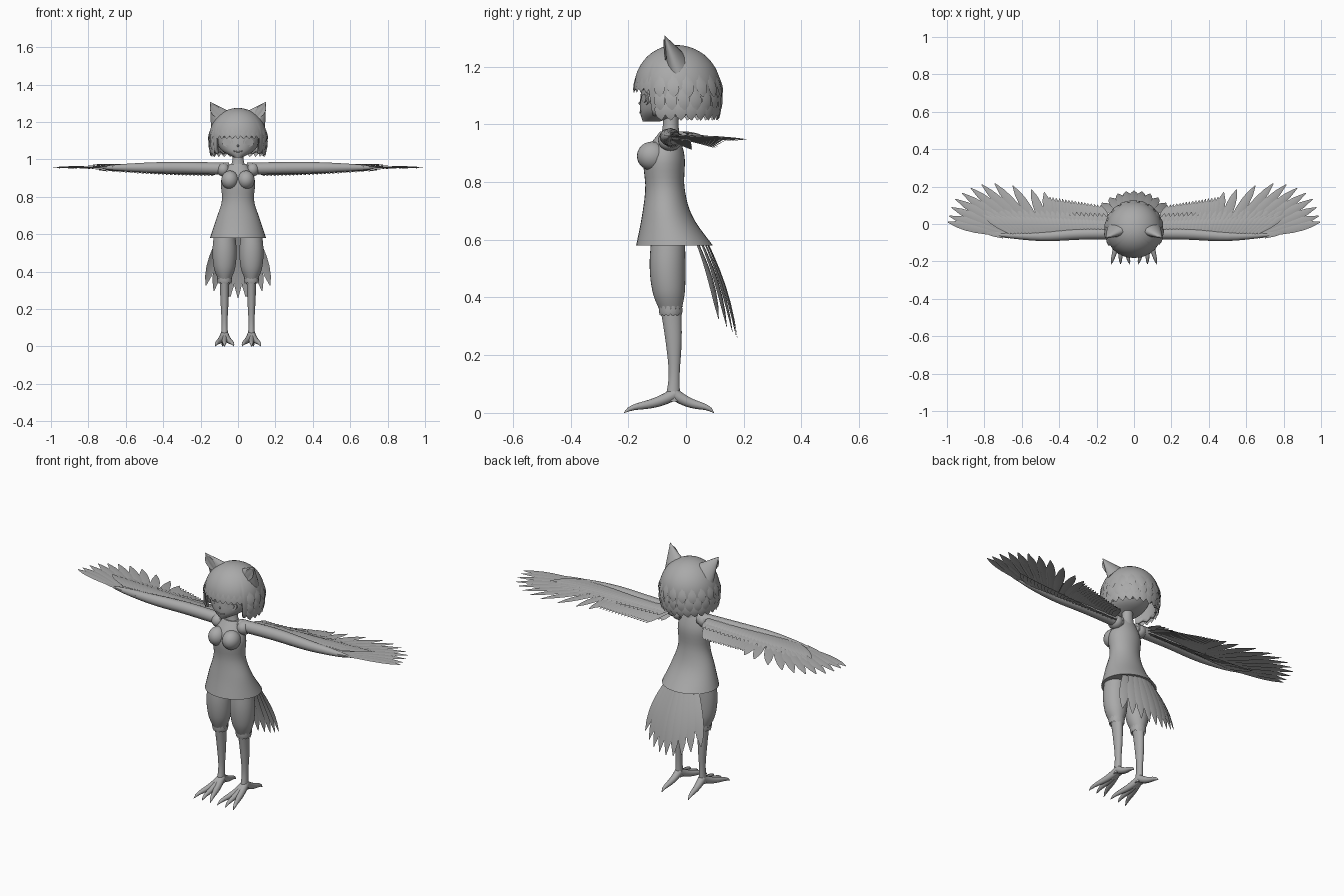
import bpy, bmesh, math
from mathutils import Vector

if "Cube" in bpy.data.objects:
    bpy.data.objects.remove(bpy.data.objects["Cube"])

UP = Vector((0, 0, 1))
GREY = (.4, .4, .4, 1)
grey = bpy.data.materials.new("plain grey")
grey.use_nodes = True
grey.diffuse_color = GREY
grey.node_tree.nodes["Principled BSDF"].inputs["Base Color"].default_value = GREY
parts = []


def finish(name, mesh, mirror=False, thickness=0, closed=True):
    """Turn a bmesh into a named object, mirrored across the body if paired."""
    if closed:
        bmesh.ops.recalc_face_normals(mesh, faces=mesh.faces)
    data = bpy.data.meshes.new(name)
    mesh.to_mesh(data)
    mesh.free()
    data.materials.append(grey)
    part = bpy.data.objects.new(name, data)
    bpy.context.collection.objects.link(part)
    if thickness:
        part.modifiers.new("thickness", "SOLIDIFY").thickness = thickness
    if mirror:
        part.modifiers.new("mirror", "MIRROR").use_mirror_merge = False
    parts.append(part)


def spread(count):
    """Evenly spaced fractions from zero to one."""
    return [i / (count - 1) for i in range(count)]


def spline(points, count):
    """Evenly sampled smooth path through points of any dimension."""
    points = [Vector(p) for p in points]
    last = len(points) - 1
    path = []
    for t in spread(count):
        i = min(int(t * last), last - 1)
        f = t * last - i
        a, b = points[i], points[i + 1]
        before = (b - points[max(i - 1, 0)]) / 2
        after = (points[min(i + 2, last)] - a) / 2
        ease = f * f * (3 - 2 * f)
        path.append(a.lerp(b, ease) + before * f * (1 - f) ** 2 - after * f * f * (1 - f))
    return path


def loft(mesh, rings, sides):
    """Closed skin through elliptical rings (centre, first axis, second axis)."""
    previous = None
    loops = []
    for centre, u, v in rings:
        angles = [k * math.tau / sides for k in range(sides)]
        loop = [mesh.verts.new(centre + u * math.cos(a) + v * math.sin(a)) for a in angles]
        if previous:
            for k in range(sides):
                mesh.faces.new((previous[k - 1], previous[k], loop[k], loop[k - 1]))
        previous = loop
        loops.append(loop)
    mesh.faces.new(loops[0])
    mesh.faces.new(loops[-1])


def stack(name, rows, x=0, mirror=False):
    """Upright body part from rows of (height, half width, y centre, half depth)."""
    mesh = bmesh.new()
    loft(mesh, [(Vector((x, y, z)), Vector((wide, 0, 0)), Vector((0, deep, 0)))
                for z, wide, y, deep in spline(rows, 20)], 32)
    finish(name, mesh, mirror)


def tube(mesh, path, radii):
    """Round tube along a path, one radius for each point."""
    rings = []
    for i, point in enumerate(path):
        along = (path[min(i + 1, len(path) - 1)] - path[max(i - 1, 0)]).normalized()
        u = along.cross(UP).normalized()
        rings.append((point, u * radii[i], along.cross(u) * radii[i]))
    loft(mesh, rings, 12)


def leaf(mesh, root, tip, width, up, camber=.1, bend=0):
    """Thin feather or lock of hair with a raised centre line."""
    root, tip = Vector(root), Vector(tip)
    along = tip - root
    side = along.cross(Vector(up)).normalized() * width / 2
    normal = side.cross(along).normalized()
    previous = None
    for t in spread(7):
        w = max(.03, math.sin(math.pi * (.1 + .9 * t ** 1.4))) ** .7
        centre = root + along * t + normal * bend * math.sin(math.pi * t)
        row = [mesh.verts.new(p) for p in
               (centre - side * w, centre + normal * width * camber * w, centre + side * w)]
        if previous:
            for a in (0, 1):
                mesh.faces.new((previous[a], previous[a + 1], row[a + 1], row[a]))
        previous = row


def ball(name, centre, radii, mirror=False):
    mesh = bmesh.new()
    bmesh.ops.create_uvsphere(mesh, u_segments=24, v_segments=14, radius=1)
    bmesh.ops.scale(mesh, vec=radii, verts=mesh.verts)
    bmesh.ops.translate(mesh, vec=centre, verts=mesh.verts)
    finish(name, mesh, mirror)


# Dress, bust, shoulders, neck and face
stack("dress", [(.58, .15, -.04, .133), (.68, .117, -.065, .088), (.78, .086, -.073, .068),
                (.89, .09, -.075, .07), (.975, .045, -.06, .03)])
ball("bust", (.043, -.118, .89), (.046, .052, .05), mirror=True)
ball("shoulder", (.078, -.055, .945), (.036, .042, .037), mirror=True)
stack("neck", [(.94, .045, -.055, .035), (1, .03, -.053, .027), (1.07, .03, -.053, .027)])
stack("face", [(1.01, .02, -.12, .03), (1.05, .09, -.07, .09),
               (1.12, .12, -.045, .11), (1.2, .11, -.04, .1)])

# Eyes, brows, nose and mouth
for name, size, out in (("eye", 1, 0), ("iris", .6, .004)):
    mesh = bmesh.new()
    loft(mesh, [(Vector((.055, y - out, 1.09)), Vector((.029, .013, 0)) * size, UP * .024 * size)
                for y in (-.134, -.143)], 16)
    finish(name, mesh, mirror=True)
mesh = bmesh.new()
tube(mesh, spline([(.022, -.155, 1.117), (.055, -.146, 1.124), (.09, -.12, 1.117)], 8), [.003] * 8)
finish("brow", mesh, mirror=True)
ball("nose", (0, -.154, 1.073), (.006, .01, .008))
mesh = bmesh.new()
tube(mesh, spline([(-.025, -.156, 1.045), (0, -.159, 1.04), (.025, -.156, 1.045)], 8), [.003] * 8)
finish("mouth", mesh)


# Hair shell: fringe in front, long ragged bob round the sides and back
CROWN = 1.275


def hair_point(angle, z, out=0):
    rise = z - 1.125
    scale = math.sqrt(max(0, 1 - (rise / .15) ** 2)) if rise > 0 else 1 - 9 * rise ** 2
    depth = .145 if math.cos(angle) > 0 else .155
    return Vector(((.152 * scale + out) * math.sin(angle),
                   -.035 - (depth * scale + out) * math.cos(angle), z))


def outward(angle):
    return Vector((math.sin(angle), -math.cos(angle), 0))


columns = 96
mesh = bmesh.new()
crown = mesh.verts.new((0, -.035, CROWN))
previous = None
for t in spread(17)[1:]:
    row = []
    for k in range(columns):
        angle = (k / columns - .5) * math.tau
        hem = (1.118 if abs(angle) < .88 else 1.027) + .005 * abs(k % 6 - 3)
        z = CROWN + (hem - CROWN) * (1 - math.cos(t * math.pi / 2)) ** .9
        row.append(mesh.verts.new(hair_point(angle, z)))
    for k in range(columns):
        if previous:
            mesh.faces.new((previous[k - 1], row[k - 1], row[k], previous[k]))
        else:
            mesh.faces.new((crown, row[k - 1], row[k]))
    previous = row
finish("hair", mesh, thickness=.01)

# Layered locks over the bob, plus the fringe
mesh = bmesh.new()
for z, count in ((1.17, 13), (1.125, 15), (1.09, 17)):
    for t in spread(count):
        angle = 1.15 + (math.tau - 2.3) * t
        leaf(mesh, hair_point(angle, z, -.002), hair_point(angle + .05, z - .076, .009),
             .042, outward(angle), bend=.003)
for t in spread(9):
    angle = 1.6 * t - .8
    leaf(mesh, hair_point(angle, 1.2, -.003), hair_point(angle, 1.11, .003),
         .045, outward(angle), bend=.003)
finish("hair_locks", mesh, closed=False)

# Pointed ears with a hollow front
mesh = bmesh.new()
base, tip = Vector((.088, -.033, 1.212)), Vector((.15, -.075, 1.308))
loft(mesh, [(base.lerp(tip, t), Vector((.056, 0, -.036)) * (1.01 - t),
             Vector((.01, .032, .015)) * (1.01 - t)) for t in spread(6)], 16)
finish("ear", mesh, mirror=True)
mesh = bmesh.new()
leaf(mesh, (.09, -.068, 1.215), (.145, -.077, 1.295), .05, (0, -1, .2), camber=-.1)
finish("inner_ear", mesh, mirror=True, closed=False)

# Arms
mesh = bmesh.new()
tube(mesh, spline([(.05, -.05, .95), (.28, -.052, .955), (.5, -.065, .956), (.74, -.058, .956)], 16),
     [.03 * (1 - t ** 4) + .002 for t in spread(16)])
finish("arm", mesh, mirror=True)

# Flight feathers: fanned primaries, then secondaries drooping toward the body
mesh = bmesh.new()
fan = spline([(.995, .01), (.945, .145), (.77, .217), (.48, .17)], 11)
for t, (x, y) in zip(spread(11), fan):
    leaf(mesh, (.7 - .27 * t, -.055, .955), (x, y, .957 - .015 * t), .05, UP, bend=.003)
for t in spread(17):
    leaf(mesh, (.43 - .32 * t, -.045, .952), (.45 - .27 * t, .145 - .045 * t, .948 - .03 * t),
         .037, UP, bend=.004)
finish("flight_feathers", mesh, mirror=True, closed=False)

# Coverts: two upper rows, a hanging lower row and the edge of the hand
mesh = bmesh.new()
for count, reach, z in ((24, .055, .964), (30, .02, .972)):
    for t in spread(count):
        x = .12 + .54 * t
        leaf(mesh, (x, -.05, z), (x + .02 + .13 * t ** 3, reach + .03 * t, z - .008),
             .034, UP, bend=.004)
for t in spread(30):
    x = .11 + .55 * t
    leaf(mesh, (x, -.05, .945), (x + .03 + .09 * t * t, .02, .912 + .03 * t * t), .032, UP)
for t in spread(7):
    x = .5 + .2 * t
    leaf(mesh, (x, -.072, .96), (x + .11, .04 * t - .075, .958), .024, UP)
finish("covert_feathers", mesh, mirror=True, closed=False)

# Tail fan under the back hem
mesh = bmesh.new()
for t in spread(9):
    x = 2 * t - 1
    drop = x * x
    leaf(mesh, (.085 * x, .065 - .035 * drop, .61), (.172 * x, .178 - .065 * drop, .26 + .065 * drop),
         .052, (.4 * x, 1, .3), bend=.012)
finish("tail_feathers", mesh, closed=False)

# Legs: puffed thigh, feathered cuff and slim shank
LEG = .072
stack("thigh", [(.35, .03, -.053, .036), (.42, .057, -.06, .056),
                (.52, .064, -.064, .062), (.65, .05, -.06, .055)], x=LEG, mirror=True)
mesh = bmesh.new()
knee = Vector((LEG, -.053, .37))
for k in range(14):
    way = outward(k * math.tau / 14)
    leaf(mesh, knee + way * .041, knee + way * .036 - UP * .035, .022, way)
finish("thigh_cuff", mesh, mirror=True, closed=False)
stack("lower_leg", [(.04, .02, -.047, .027), (.13, .016, -.041, .019),
                    (.25, .022, -.043, .028), (.38, .027, -.054, .038)], x=LEG, mirror=True)

# Clawed feet: three toes forward, one back, each arching down to its claw
mesh = bmesh.new()
for x, y in ((-.05, -.215), (0, -.215), (.05, -.215), (.01, .097)):
    path, radii = [], []
    for t in spread(12):
        height = .065 * (1 - t) ** 2 + .028 * t * (1 - t ** 6)
        path.append(Vector((LEG + x * t, -.04 + (y + .04) * t, height)))
        radii.append(.02 * math.sqrt(1 - t) + .001)
    tube(mesh, path, radii)
finish("foot", mesh, mirror=True)

# Smooth shading with sharp creases kept
bpy.ops.object.select_all(action="DESELECT")
for part in parts:
    part.select_set(True)
bpy.context.view_layer.objects.active = parts[0]
bpy.ops.object.shade_smooth_by_angle(angle=math.radians(45))
